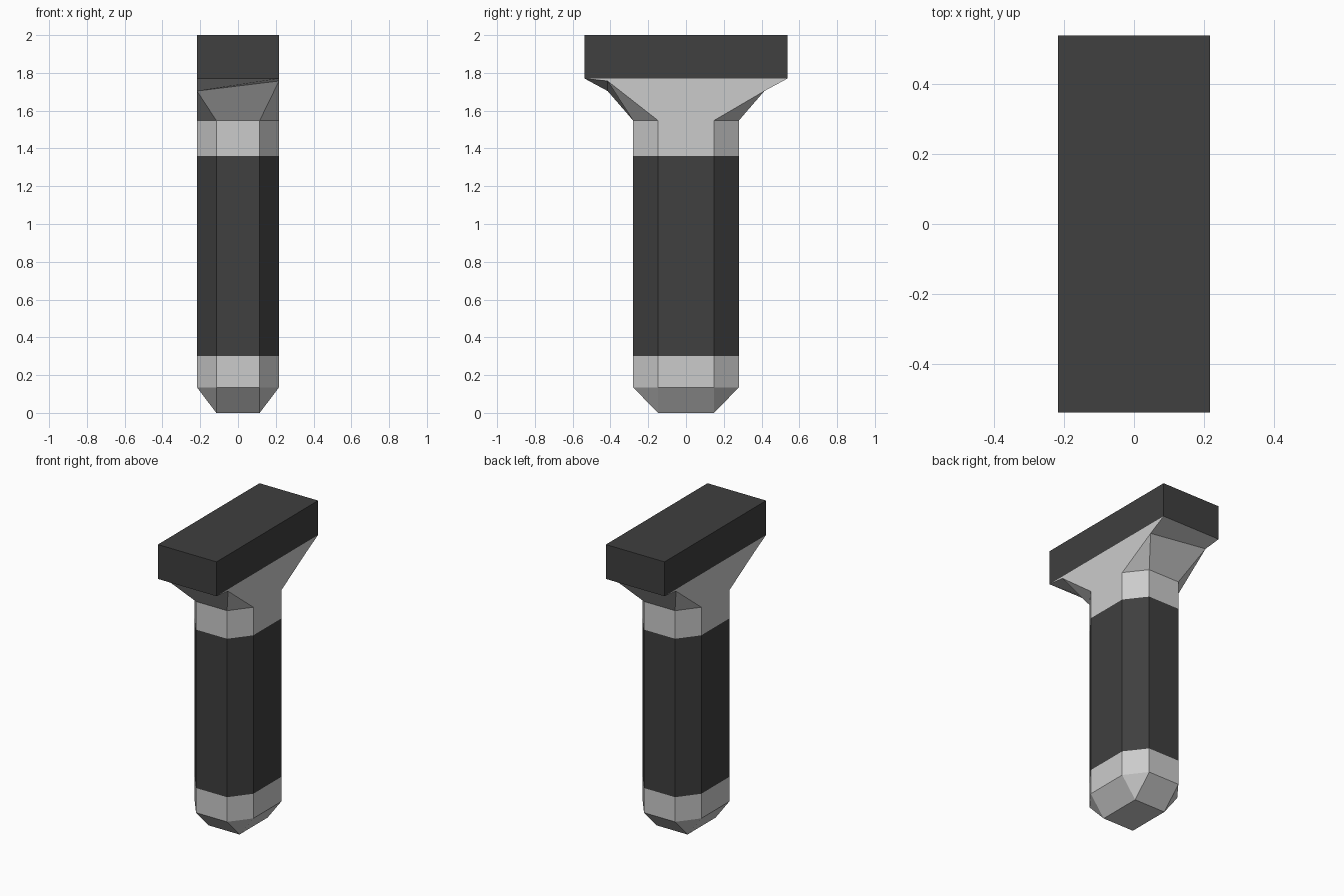
import bpy, bmesh

if "Cube" in bpy.data.objects:
    bpy.data.objects.remove(bpy.data.objects["Cube"])

HX, HY = 0.217, 0.537          # head half sizes
SX, SY = 0.217, 0.28           # shaft half sizes
CX, CY = 0.115, 0.148          # flats left by the shaft's corner cuts

dark = bpy.data.materials.new("dark_grip")
dark.diffuse_color = (0.05, 0.05, 0.05, 1)
dark.use_nodes = True
dark.node_tree.nodes["Principled BSDF"].inputs["Base Color"].default_value = dark.diffuse_color


def ring(x, y, cx, cy, z):
    """Eight points, counter-clockwise; z may depend on the corner."""
    pts = [(x, -cy), (x, cy), (cx, y), (-cx, y),
           (-x, cy), (-x, -cy), (-cx, -y), (cx, -y)]
    return [(px, py, z(px, py) if callable(z) else z) for px, py in pts]


def octagon(z):
    return ring(SX, SY, CX, CY, z)


def rect(x, y, z):
    return ring(x, y, x, y, z)   # doubled corners are welded later


def loft(name, rings, bottom=False, top=False, material=None):
    bm = bmesh.new()
    loops = [[bm.verts.new(p) for p in r] for r in rings]
    for a, b in zip(loops, loops[1:]):
        for i in range(8):
            j = (i + 1) % 8
            bm.faces.new((a[i], a[j], b[j], b[i]))
    if bottom:
        bm.faces.new(loops[0][::-1])
    if top:
        bm.faces.new(loops[-1])
    bmesh.ops.remove_doubles(bm, verts=bm.verts[:], dist=1e-4)
    mesh = bpy.data.meshes.new(name)
    bm.to_mesh(mesh)
    bm.free()
    obj = bpy.data.objects.new(name, mesh)
    bpy.context.collection.objects.link(obj)
    if material:
        mesh.materials.append(material)
    return obj


# Tapered tip with lower grey band
loft("tip", [rect(CX, CY, 0), octagon(0.135), octagon(0.30)], bottom=True)

# Dark shaft
loft("shaft", [octagon(0.30), octagon(1.36)], material=dark)

# Upper grey band flaring, with a slight twist, out to the head
skew = lambda x, y: 1.704 if x * y > 0 else 1.757
loft("flared_neck", [octagon(1.36), octagon(1.548),
                     rect(HX, 0.415, skew), rect(HX, HY, 1.77)])

# Dark block head
loft("head", [rect(HX, HY, 1.77), rect(HX, HY, 2.0)], top=True, material=dark)
